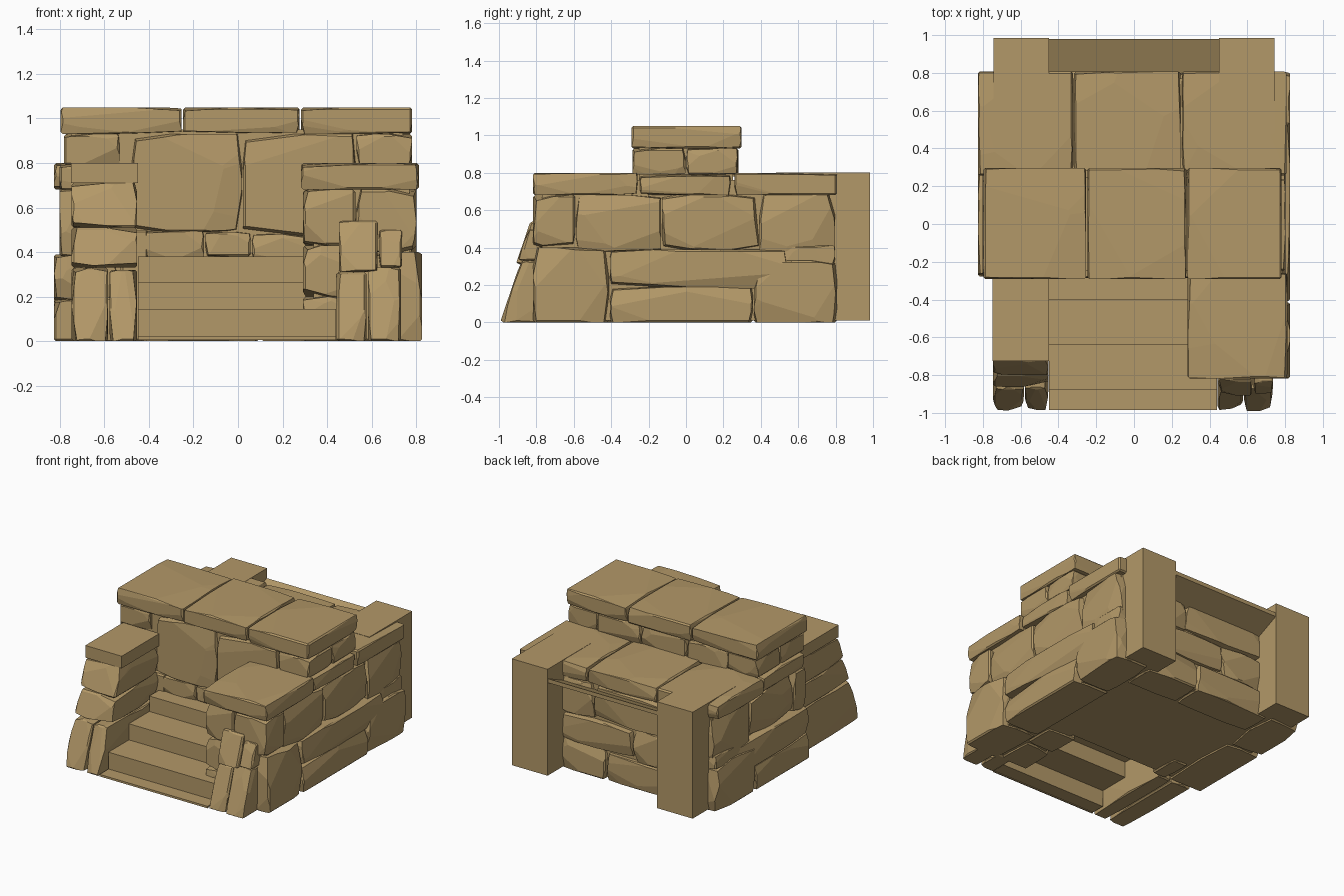
import bpy, bmesh, random
from mathutils import Vector

random.seed(7)
if "Cube" in bpy.data.objects:
    bpy.data.objects.remove(bpy.data.objects["Cube"], do_unlink=True)

# One sandstone colour for everything
TAN = (0.45, 0.315, 0.138, 1)
sandstone = bpy.data.materials.new("sandstone")
sandstone.use_nodes = True
sandstone.diffuse_color = TAN
sandstone.node_tree.nodes["Principled BSDF"].inputs["Base Color"].default_value = TAN


def block(xs, ys, zs):
    """Box mesh centred on the origin, with its half sizes and centre."""
    spans = (xs, ys, zs)
    half = Vector([(b - a) / 2 for a, b in spans])
    centre = Vector([(a + b) / 2 for a, b in spans])
    bm = bmesh.new()
    bmesh.ops.create_cube(bm, size=2)
    bmesh.ops.scale(bm, vec=half, verts=bm.verts)
    return bm, half, centre


def finish(bm, name):
    bmesh.ops.recalc_face_normals(bm, faces=bm.faces)
    mesh = bpy.data.meshes.new(name)
    bm.to_mesh(mesh)
    bm.free()
    mesh.materials.append(sandstone)
    obj = bpy.data.objects.new(name, mesh)
    bpy.context.collection.objects.link(obj)
    return obj


def box(name, xs, ys, zs, rise=0):
    """Plain box; rise lifts its rear edge."""
    xs = sorted(xs)
    bm, half, centre = block(xs, ys, zs)
    for v in bm.verts:
        v.co.z += rise * (v.co.y + half.y) / (2 * half.y)
    bmesh.ops.translate(bm, vec=centre, verts=bm.verts)
    return finish(bm, name)


def stone(name, xs, ys, zs, chip=0.05, lean=0):
    """Box hewn by shallow tilted cuts; lean pushes the front foot forward."""
    gap = 0.003
    xs, ys = [(min(s) + gap, max(s) - gap) for s in (xs, ys)]
    bm, half, centre = block(xs, ys, zs)
    chip = min(chip, 0.35 * min(half))
    bmesh.ops.bevel(bm, geom=bm.edges[:], offset=0.01, segments=1, affect='EDGES')
    for axis in range(3):
        for side in (-1, 1):
            if side < 0 and axis == 2 and zs[0] < 0.02:
                continue
            for cut in range(4):
                n = Vector((0, 0, 0))
                n[axis] = side
                reach = half[axis]
                for other in range(3):
                    if other != axis:
                        tilt = min(0.5, random.uniform(0.2, 1) * chip / half[other])
                        n[other] = tilt * random.choice((-1, 1))
                        reach += random.uniform(0.3, 0.75) * tilt * half[other]
                bmesh.ops.bisect_plane(bm, geom=bm.verts[:] + bm.edges[:] + bm.faces[:],
                                       plane_co=n * (reach / n.length_squared),
                                       plane_no=n, clear_outer=True)
                rim = [e for e in bm.edges if e.is_boundary]
                if rim:
                    bmesh.ops.holes_fill(bm, edges=rim, sides=0)
    for v in bm.verts:
        v.co.y -= lean * (half.z - v.co.z) * (half.y - v.co.y) / (2 * half.y)
    bmesh.ops.translate(bm, vec=centre, verts=bm.verts)
    return finish(bm, name)


# Solid cores that close the joints
box("wall_core", (-0.75, 0.74), (-0.25, 0.25), (0.01, 0.95))
box("back_core", (-0.76, 0.76), (0.2, 0.77), (0.01, 0.76))
box("front_core", (0.34, 0.77), (-0.77, -0.2), (0.01, 0.76))

# Side stones: front-to-back span, height span
side_stones = [
    ((-0.82, -0.41), (0, 0.4)), ((-0.41, 0.36), (0, 0.19)),
    ((0.36, 0.81), (0, 0.33)), ((-0.41, 0.54), (0.18, 0.39)),
    ((0.5, 0.8), (0.3, 0.41)), ((-0.82, -0.59), (0.4, 0.68)),
    ((-0.59, -0.13), (0.38, 0.68)), ((-0.13, 0.39), (0.39, 0.68)),
    ((0.39, 0.8), (0.36, 0.69)), ((-0.25, 0.24), (0.68, 0.79)),
    ((-0.29, 0), (0.79, 0.93)), ((0, 0.28), (0.79, 0.93)),
]
for side, label in ((1, "left"), (-1, "right")):
    for (y0, y1), zs in side_stones:
        if side < 0:
            y0 = max(y0, -0.28)
        if y1 - y0 < 0.1:
            continue
        outer = 0.83 if zs[0] < 0.3 else 0.805
        if zs[1] > 0.9:
            outer = 0.785
        stone(label + "_side_stone", (side * 0.53, side * outer), (y0, y1), zs)

# Coping slabs on the middle wall
for xs in ((-0.8, -0.25), (-0.25, 0.28), (0.28, 0.785)):
    stone("coping_slab", xs, (-0.295, 0.3), (0.93, 1.05), 0.025)

# Front face of the middle wall
for xs, zs in (((-0.48, 0.02), (0.49, 0.93)), ((0.02, 0.53), (0.47, 0.93)),
               ((-0.46, -0.15), (0.37, 0.5)), ((-0.15, 0.06), (0.38, 0.49)),
               ((0.06, 0.32), (0.36, 0.48)), ((-0.53, -0.4), (0, 0.5))):
    stone("wall_front_stone", xs, (-0.29, -0.05), zs)

# Rear face of the middle wall
for xs in ((-0.54, -0.2), (-0.2, 0.18), (0.18, 0.54)):
    stone("wall_rear_stone", xs, (0.05, 0.285), (0.78, 0.93), 0.03)

# Rear terrace: slabs, stones, posts and sloping lintel
for xs in ((-0.83, -0.32), (-0.32, 0.25), (0.25, 0.81)):
    stone("terrace_slab", xs, (0.255, 0.81), (0.68, 0.8), 0.025)
for xs, zs in (((-0.53, 0.1), (0, 0.2)), ((0.1, 0.53), (0, 0.23)),
               ((-0.53, -0.12), (0.2, 0.43)), ((-0.12, 0.53), (0.21, 0.42)),
               ((-0.53, 0.2), (0.43, 0.68)), ((0.2, 0.53), (0.42, 0.68))):
    stone("terrace_rear_stone", xs, (0.55, 0.81), zs)
for side, label in ((1, "left"), (-1, "right")):
    box(label + "_rear_post", (side * 0.745, side * 0.45), (0.48, 0.985), (0.01, 0.802))
box("rear_lintel", (-0.46, 0.46), (0.78, 0.98), (0.61, 0.64), 0.09)

# Left front terrace: slab, inner stones and leaning buttress
stone("front_slab", (0.28, 0.815), (-0.82, -0.255), (0.68, 0.8), 0.025)
for ys in ((-0.81, -0.52), (-0.52, -0.27)):
    for zs in ((0, 0.2), (0.2, 0.43), (0.43, 0.68)):
        stone("inner_stone", (0.29, 0.53), ys, zs, 0.04)
for xs, zs, front in (((0.44, 0.58), (0, 0.31), -0.885), ((0.58, 0.735), (0, 0.33), -0.885),
                      ((0.45, 0.63), (0.31, 0.54), -0.835), ((0.63, 0.74), (0.33, 0.5), -0.845)):
    stone("left_buttress_stone", xs, (front, -0.76), zs, 0.025, 0.34)

# Right front pillar, leaning forward at its foot
for xs, zs, front in (((-0.75, -0.58), (0, 0.33), -0.875), ((-0.58, -0.45), (0, 0.32), -0.875),
                      ((-0.75, -0.45), (0.33, 0.51), -0.805), ((-0.75, -0.45), (0.51, 0.71), -0.735)):
    stone("right_pillar_stone", xs, (front, -0.28), zs, 0.03, 0.36)
box("right_pillar_cap", (-0.75, -0.45), (-0.725, -0.28), (0.71, 0.8))

# Stairs of thin treads and risers, open underneath
steps = [(-0.985, 0.02), (-0.88, 0.145), (-0.64, 0.265), (-0.4, 0.38)]
floor = 0.005
for i, (front, top) in enumerate(steps):
    rear = steps[i + 1][0] if i < 3 else -0.24
    box("stair_tread", (-0.45, 0.44), (front, rear + 0.01), (top - 0.01, top))
    box("stair_riser", (-0.45, 0.44), (front, front + 0.01), (floor, top - 0.01))
    floor = top - 0.01
